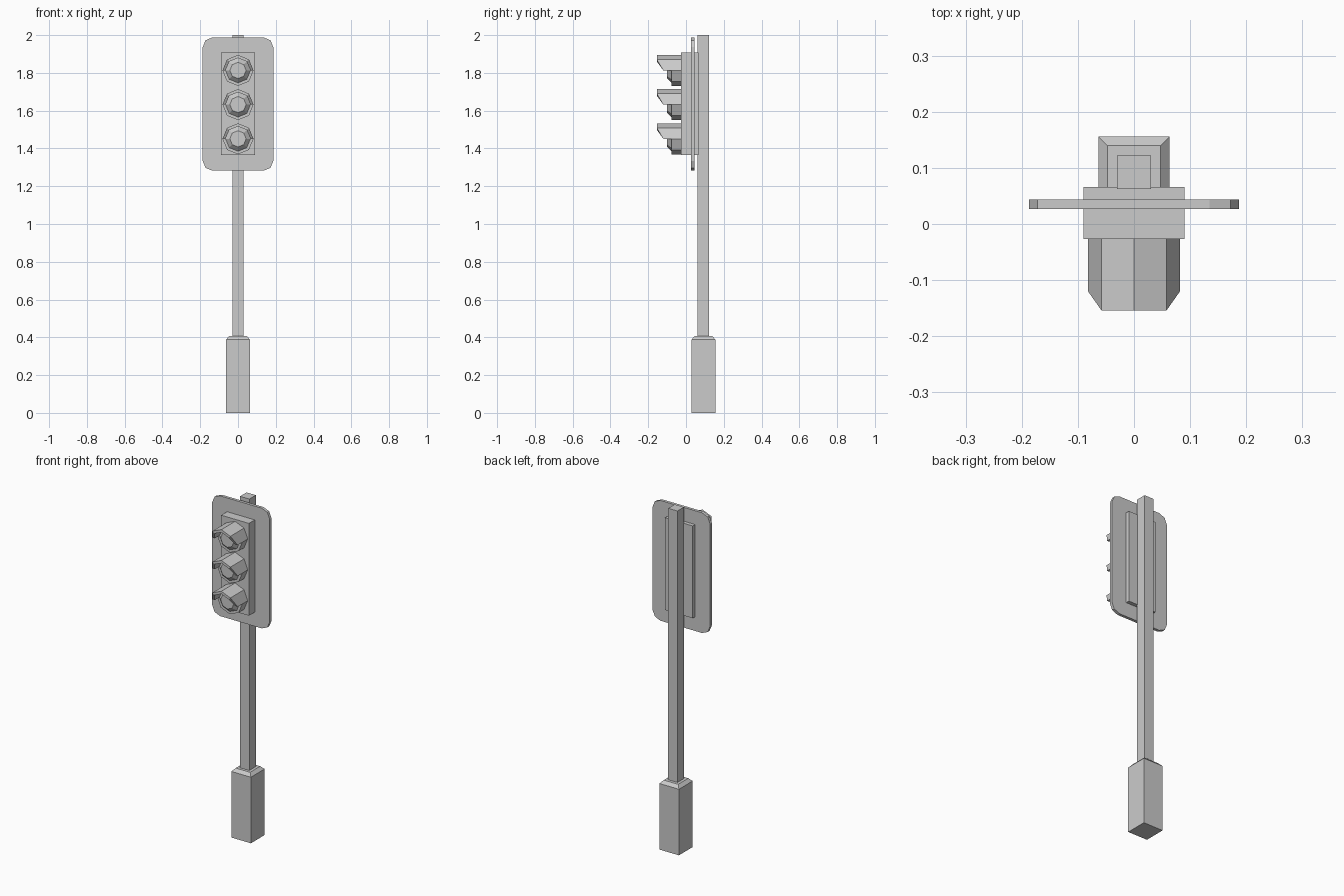
import bpy, math

if "Cube" in bpy.data.objects:
    bpy.data.objects.remove(bpy.data.objects["Cube"])


def make(name, verts, faces):
    mesh = bpy.data.meshes.new(name)
    mesh.from_pydata(verts, [], faces)
    mesh.update()
    obj = bpy.data.objects.new(name, mesh)
    bpy.context.collection.objects.link(obj)
    return obj


def loft(name, rings):
    """Closed solid through matching rings, with end caps."""
    n = len(rings[0])
    verts = [v for r in rings for v in r]
    faces = [(k * n + i, k * n + (i + 1) % n, (k + 1) * n + (i + 1) % n, (k + 1) * n + i)
             for k in range(len(rings) - 1) for i in range(n)]
    faces += [tuple(range(n))[::-1], tuple(range(len(verts) - n, len(verts)))]
    return make(name, verts, faces)


def rect(hx, hy, cy, z):
    return [(-hx, cy - hy, z), (hx, cy - hy, z), (hx, cy + hy, z), (-hx, cy + hy, z)]


def octagon(r, y, cz):
    return [(r * math.cos(i * math.pi / 4), y, cz + r * math.sin(i * math.pi / 4)) for i in range(8)]


# Base with chamfered top, and pole
loft("base", [rect(.0635, .0635, .0925, 0), rect(.0635, .0635, .0925, .388),
              rect(.047, .047, .0925, .406)])
loft("pole", [rect(.03, .03, .092, .4), rect(.03, .03, .092, 2.0)])

# Signal housing
loft("housing", [rect(.09, .0465, .0195, 1.365), rect(.09, .0465, .0195, 1.907)])

# Backing plate with two-segment rounded corners
hx, hz, cz, r = .187, .353, 1.635, .052
outline = []
for q, (sx, sz) in enumerate([(1, 1), (-1, 1), (-1, -1), (1, -1)]):
    for s in range(3):
        a = q * math.pi / 2 + s * math.pi / 4
        outline.append((sx * (hx - r) + r * math.cos(a), cz + sz * (hz - r) + r * math.sin(a)))
loft("backing_plate", [[(x, y, z) for x, z in outline] for y in (.044, .027)])

# Three lamps: octagonal body with bevelled lens, and half-octagon hood above
R, IN = .082, .066
for label, z in (("lower", 1.451), ("middle", 1.632), ("upper", 1.813)):
    loft(label + "_lamp", [octagon(R, -.02, z), octagon(R, -.077, z),
                           octagon(IN, -.077, z), octagon(.043, -.1, z)])
    rings = []
    for i in range(5):
        a = i * math.pi / 4
        front = -.12 if i in (0, 4) else -.154
        c, s = math.cos(a), math.sin(a)
        rings.append([(k * c, y, z + k * s)
                      for k, y in ((R, -.027), (R, front), (IN, front), (IN, -.027))])
    loft(label + "_hood", rings)

# Consistent outward normals
import bmesh
for obj in bpy.data.objects:
    bm = bmesh.new()
    bm.from_mesh(obj.data)
    bmesh.ops.recalc_face_normals(bm, faces=bm.faces)
    bm.to_mesh(obj.data)
    bm.free()
